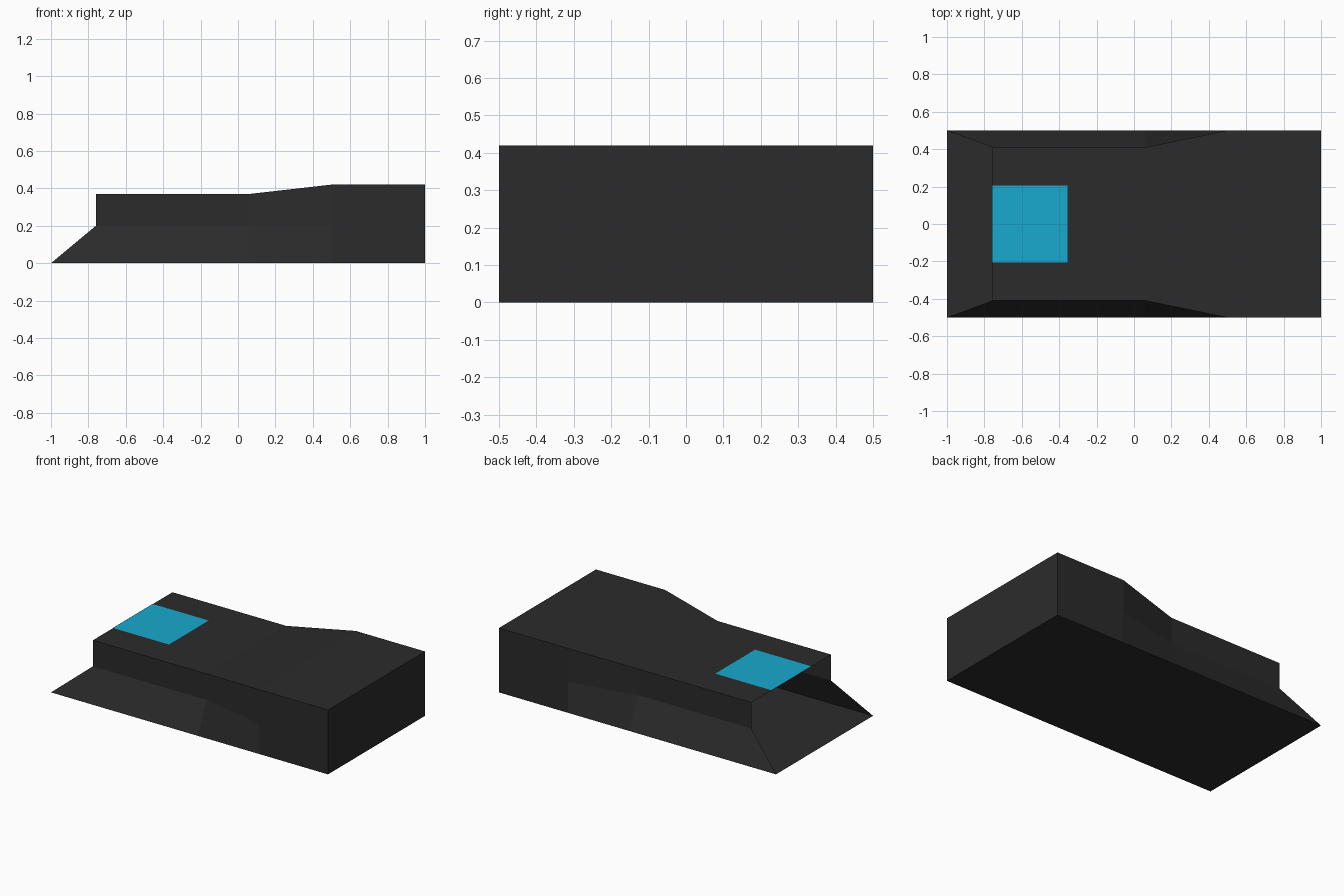
import bpy, bmesh

if "Cube" in bpy.data.objects:
    bpy.data.objects.remove(bpy.data.objects["Cube"])


def material(name, color):
    m = bpy.data.materials.new(name)
    m.diffuse_color = (*color, 1)
    m.use_nodes = True
    m.node_tree.nodes["Principled BSDF"].inputs["Base Color"].default_value = m.diffuse_color
    return m


def finish(name, bm, mat):
    mesh = bpy.data.meshes.new(name)
    bm.to_mesh(mesh)
    bm.free()
    mesh.materials.append(mat)
    obj = bpy.data.objects.new(name, mesh)
    bpy.context.collection.objects.link(obj)
    return obj


dark = material("charcoal", (0.024, 0.024, 0.024))
blue = material("cyan", (0.009, 0.4, 0.62))

# Shell: half cross-sections (x, y, z), bottom to top, lofted along x
sections = [
    [(-1, .5, 0), (-.76, .41, .2), (-.76, .41, .37)],    # open mouth, raked lower lip
    [(.06, .5, 0), (.06, .41, .2), (.06, .41, .37)],
    [(.5, .5, 0), (.5, .5, .2), (.5, .5, .42)],
    [(1, .5, 0), (1, .5, .2), (1, .5, .42)],
]
bm = bmesh.new()
rings = []
for half in sections:
    ring = half + [(x, -y, z) for x, y, z in reversed(half)]
    rings.append([bm.verts.new(p) for p in ring])
for a, b in zip(rings, rings[1:]):
    for i in range(6):
        j = (i + 1) % 6
        bm.faces.new((a[i], a[j], b[j], b[i]))
# Closed rear wall
bm.faces.new(rings[-1])
bmesh.ops.recalc_face_normals(bm, faces=bm.faces)
# Orient by the floor, which must face down
floor = min(bm.faces, key=lambda f: f.calc_center_median().z)
if floor.normal.z > 0:
    bmesh.ops.reverse_faces(bm, faces=bm.faces)
finish("shell", bm, dark)

# Flat coloured panel on the roof at the mouth end
bm = bmesh.new()
bm.faces.new([bm.verts.new(p) for p in (
    (-.76, -.205, .372), (-.355, -.205, .372),
    (-.355, .205, .372), (-.76, .205, .372))])
finish("roof_panel", bm, blue)
